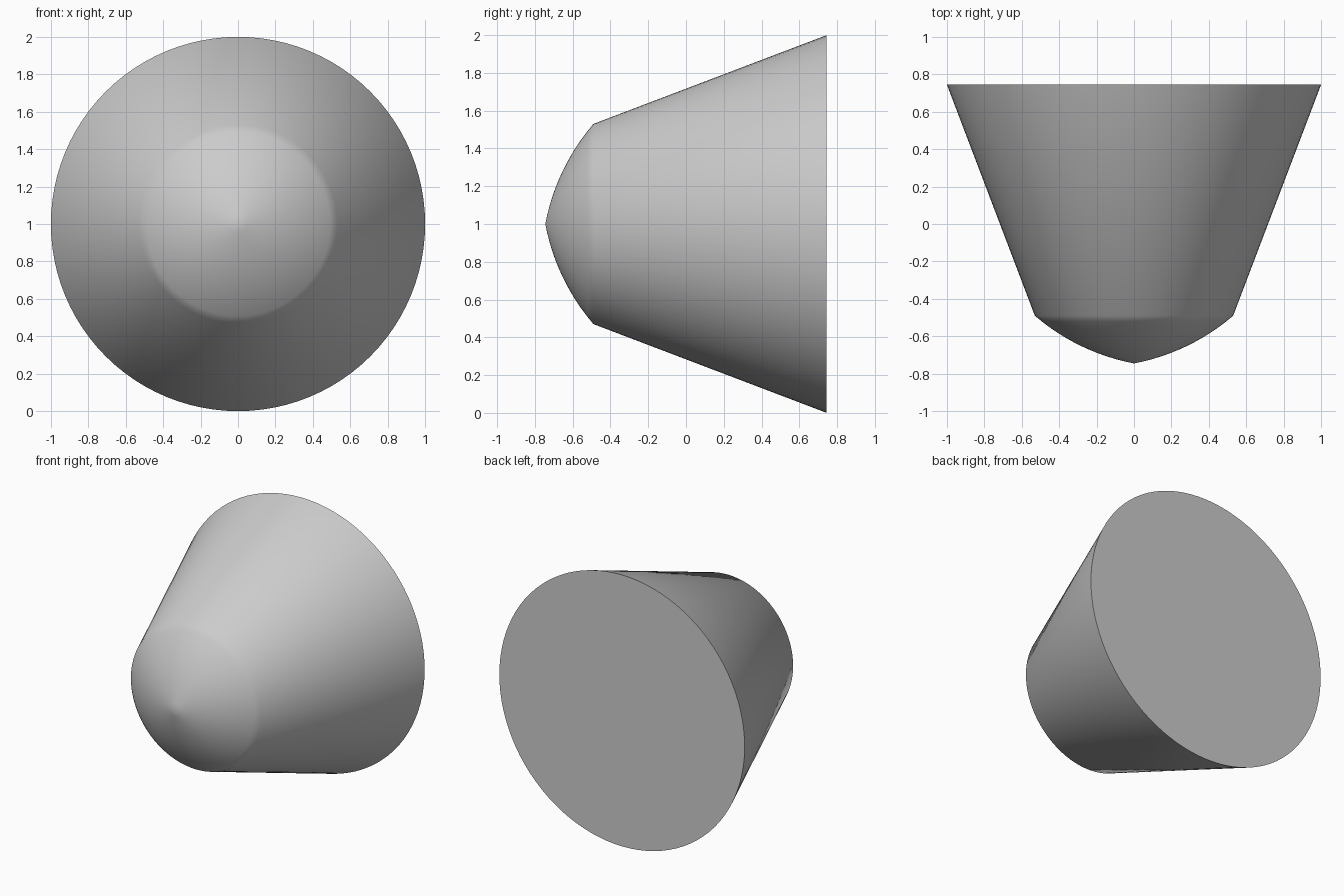
import bpy, bmesh
from math import sin, cos, pi, radians
from mathutils import Vector

cube = bpy.data.objects.get("Cube")
if cube:
    bpy.data.objects.remove(cube, do_unlink=True)

SEGMENTS = 96
NOSE_STEPS = 12
TIP_Y, SHOULDER_Y, BACK_Y = -0.745, -0.49, 0.745
SHOULDER_R, BACK_R = 0.53, 1.0

# Plain grey material
grey = bpy.data.materials.new("plain_grey")
grey.use_nodes = True
colour = (0.6, 0.6, 0.6, 1)
grey.diffuse_color = colour
grey.node_tree.nodes["Principled BSDF"].inputs["Base Color"].default_value = colour


def nose_arc(start, end, half_angle, steps):
    """Points on a circular arc bulging outward from the chord start-end."""
    chord = end - start
    out = Vector((-chord.y, chord.x)).normalized() * -1
    radius = chord.length / (2 * sin(half_angle))
    centre = (start + end) / 2 - out * radius * cos(half_angle)
    along = chord.normalized()
    angles = [half_angle * (2 * i / steps - 1) for i in range(steps + 1)]
    return [centre + radius * (along * sin(a) + out * cos(a)) for a in angles]


# Half profile (radius, y): pointed rounded nose, then a straight flare
profile = nose_arc(Vector((0, TIP_Y)), Vector((SHOULDER_R, SHOULDER_Y)),
                   radians(15), NOSE_STEPS)
profile.append(Vector((BACK_R, BACK_Y)))

# Revolve the profile around the front-to-back axis
bm = bmesh.new()
tip = bm.verts.new((0, TIP_Y, 1))
rings = []
for r, y in profile[1:]:
    rings.append([bm.verts.new((r * cos(2 * pi * i / SEGMENTS), y,
                                1 + r * sin(2 * pi * i / SEGMENTS)))
                  for i in range(SEGMENTS)])
for i in range(SEGMENTS):
    j = (i + 1) % SEGMENTS
    bm.faces.new((tip, rings[0][i], rings[0][j]))
    for a, b in zip(rings, rings[1:]):
        bm.faces.new((a[i], b[i], b[j], a[j]))

# Flat back cap
bm.faces.new(rings[-1])
bmesh.ops.recalc_face_normals(bm, faces=bm.faces)

mesh = bpy.data.meshes.new("nose_cone")
bm.to_mesh(mesh)
bm.free()
mesh.materials.append(grey)
body = bpy.data.objects.new("nose_cone", mesh)
bpy.context.collection.objects.link(body)

# Smooth sides and shoulder, sharp back rim
bpy.ops.object.select_all(action="DESELECT")
body.select_set(True)
bpy.context.view_layer.objects.active = body
bpy.ops.object.shade_smooth_by_angle(angle=radians(40))
